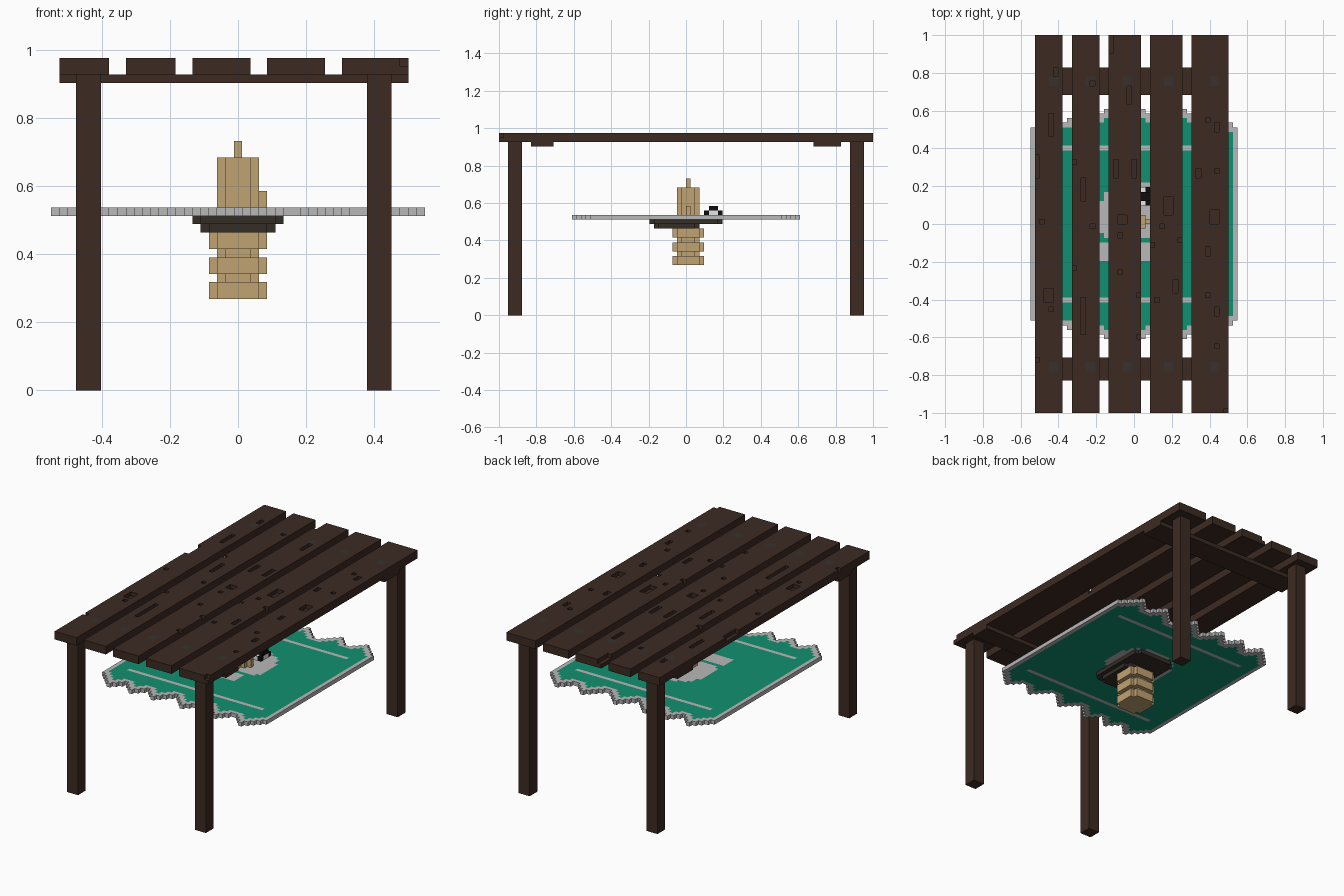
import bpy, bmesh, random
from mathutils import Vector

if "Cube" in bpy.data.objects:
    bpy.data.objects.remove(bpy.data.objects["Cube"])

U = 1 / 41  # size of one block


def material(name, r, g, b):
    m = bpy.data.materials.new(name)
    m.use_nodes = True
    m.diffuse_color = (r, g, b, 1)
    m.node_tree.nodes["Principled BSDF"].inputs["Base Color"].default_value = (r, g, b, 1)
    return m


WOOD = material("dark wood", .046, .023, .016)
NAIL = material("nail head", .038, .031, .026)
GREEN = material("green cloth", .005, .28, .16)
GREY = material("grey trim", .48, .48, .48)
TAN = material("tan wax", .53, .37, .17)
DARK = material("dark holder", .035, .026, .019)
BLACK = material("black", .004, .004, .004)
WHITE = material("white", .85, .85, .85)


def block_object(name, cells):
    """Skin a dict {(x, y, z): material} of blocks, keeping exposed sides only.
    Blocks are centred on whole x and start at whole y and z."""
    bm = bmesh.new()
    mats = []
    verts = {}

    def vert(p):
        key = tuple(p)
        if key not in verts:
            verts[key] = bm.verts.new(((p[0] - .5) * U, p[1] * U, p[2] * U))
        return verts[key]

    for cell, mat in cells.items():
        if mat not in mats:
            mats.append(mat)
        for axis in range(3):
            for side in (0, 1):
                near = list(cell)
                near[axis] += 2 * side - 1
                if tuple(near) in cells:
                    continue
                a, b = (axis + 1) % 3, (axis + 2) % 3
                ring = []
                for da, db in ((0, 0), (1, 0), (1, 1), (0, 1)):
                    p = list(cell)
                    p[axis] += side
                    p[a] += da
                    p[b] += db
                    ring.append(vert(p))
                face = bm.faces.new(ring if side else ring[::-1])
                face.material_index = mats.index(mat)
    bmesh.ops.dissolve_limit(bm, angle_limit=.01, verts=bm.verts[:],
                             edges=bm.edges[:], delimit={'MATERIAL'})
    mesh = bpy.data.meshes.new(name)
    bm.to_mesh(mesh)
    bm.free()
    for m in mats:
        mesh.materials.append(m)
    obj = bpy.data.objects.new(name, mesh)
    bpy.context.collection.objects.link(obj)
    return obj


def fill(xs, ys, zs, mat):
    return {(x, y, z): mat for x in range(*xs) for y in range(*ys) for z in range(*zs)}


def plus(cx, ys, zs, mat):
    """Box with its four upright corners cut off by one block."""
    y0, y1 = ys
    return {**fill((-cx, cx + 1), (y0 + 1, y1 - 1), zs, mat),
            **fill((1 - cx, cx), ys, zs, mat)}


# Table top: planks with worn pits and nail heads
PLANKS = ((-21, -15), (-13, -7), (-5, 2), (4, 11), (13, 21))
PITS = (  # x, first y, width, length
    (-17, 32, 1, 2), (-18, 19, 1, 5), (-11, 5, 1, 5), (-11, -24, 1, 8),
    (-1, 26, 1, 4), (-5, 37, 1, 4), (7, 2, 2, 4), (17, 0, 2, 3),
    (14, 10, 1, 2), (-3, 0, 2, 2), (0, 10, 1, 4), (-4, 10, 1, 4),
    (9, -15, 1, 3), (-19, -17, 2, 3), (-21, 10, 1, 5), (16, -7, 1, 2),
    (18, 20, 1, 2), (18, -20, 1, 2), (20, -41, 1, 1))
random.seed(4)
for n, span in enumerate(PLANKS):
    cells = fill(span, (-41, 41), (38, 40), WOOD)
    for x, y, w, h in PITS:
        for key in fill((x, x + w), (y, y + h), (39, 40), WOOD):
            cells.pop(key, None)
    for _ in range(4):
        cells.pop((random.randrange(*span), random.randrange(-38, 38), 39), None)
    mid = sum(span) // 2
    for y in (-32, 30):
        for key in fill((mid, mid + 2), (y, y + 2), (39, 40), NAIL):
            if key in cells:
                cells[key] = NAIL
    block_object("plank_%d" % (n + 1), cells)

# Cross beams and legs
block_object("front_beam", fill((-21, 21), (-34, -29), (37, 38), WOOD))
block_object("back_beam", fill((-21, 21), (28, 34), (37, 38), WOOD))
for side, x in (("right", -19), ("left", 16)):
    for end, y in (("front", -39), ("back", 36)):
        block_object("%s_%s_leg" % (end, side), fill((x, x + 3), (y, y + 3), (0, 38), WOOD))

# Cloth with toothed ends, trim, stripes and a round motif
PEAKS = (-18, -12, -6, 2, 11, 18)


def reach(x):
    return max(21, 25 - min(abs(x - p) for p in PEAKS))


def on_cloth(x, y):
    return abs(x) <= 22 and -reach(x) <= y < reach(x)


def cloth_colour(x, y):
    edge = not all(on_cloth(x + i, y + j) for i in (-1, 0, 1) for j in (-1, 0, 1))
    stripe = y in (-17, 16) and abs(x) <= 18
    disc = x * x + (y - 1) ** 2 < 62 and y >= -3
    lobe = -8 <= y <= -5 and -7 <= x <= 4
    return GREY if edge or stripe or disc or lobe else GREEN


block_object("cloth", {(x, y, 21): cloth_colour(x, y)
                       for x in range(-22, 23) for y in range(-25, 25) if on_cloth(x, y)})

# Candle holder under the cloth
holder = plus(5, (-8, 8), (20, 21), DARK)
holder.update(plus(4, (-7, 3), (19, 20), DARK))
for x in (-1, 1):
    holder.update(fill((x * 5 - 1 + (x < 0), x * 5 + 1 + (x < 0)), (-5, 5), (20, 21), DARK))
block_object("candle_holder", holder)

# Ribbed candle, drip and wick
candle = plus(2, (-2, 3), (11, 21), TAN)
for z in (11, 14, 17):
    candle.update(plus(3, (-3, 4), (z, z + 2), TAN))
block_object("lower_candle", candle)
upper = plus(2, (-2, 3), (22, 28), TAN)
upper.update(fill((3, 4), (0, 1), (22, 24), TAN))
upper.update(fill((0, 1), (0, 1), (28, 30), TAN))
block_object("upper_candle", upper)

# Small black and white trinket behind the candle
trinket = fill((2, 4), (4, 8), (22, 23), WHITE)
trinket.update(fill((2, 4), (5, 7), (23, 24), BLACK))
for y in (4, 7):
    trinket[(3, y, 22)] = BLACK
block_object("trinket", trinket)
